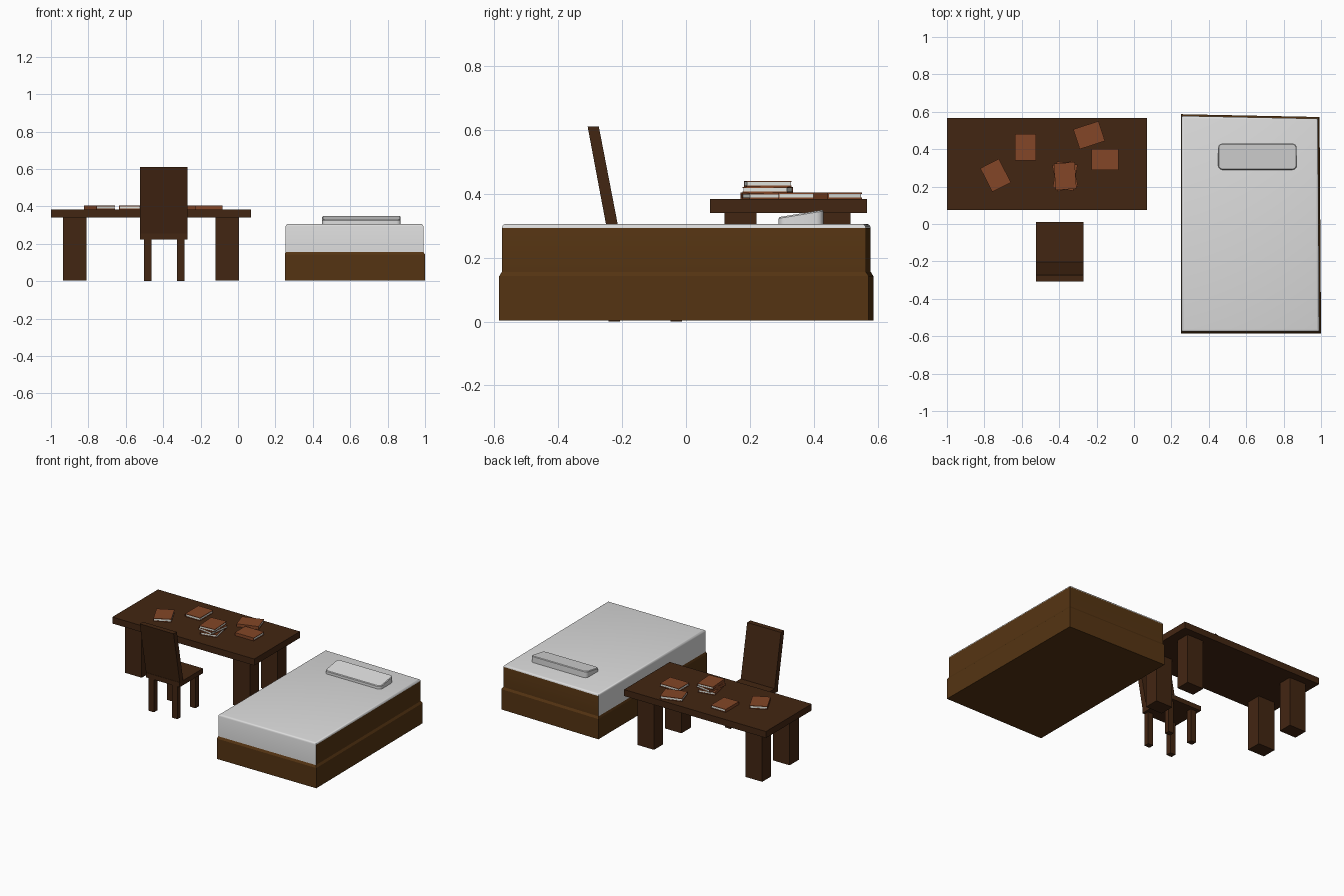
import bpy, bmesh, math
from mathutils import Matrix, Vector

cube = bpy.data.objects.get("Cube")
if cube:
    bpy.data.objects.remove(cube, do_unlink=True)


def material(name, rgb):
    m = bpy.data.materials.new(name)
    m.use_nodes = True
    m.diffuse_color = (*rgb, 1)
    m.node_tree.nodes["Principled BSDF"].inputs["Base Color"].default_value = (*rgb, 1)
    return m


dark_wood = material("dark wood", (0.055, 0.019, 0.006))
bed_wood = material("bed wood", (0.09, 0.034, 0.006))
linen = material("linen grey", (0.72, 0.72, 0.72))
leather = material("book cover brown", (0.23, 0.062, 0.02))
paper = material("paper", (0.75, 0.78, 0.74))


def finish(name, bm, mats, smooth=False):
    bmesh.ops.recalc_face_normals(bm, faces=bm.faces)
    mesh = bpy.data.meshes.new(name)
    bm.to_mesh(mesh)
    bm.free()
    for m in mats:
        mesh.materials.append(m)
    if smooth:
        mesh.shade_smooth()
        mesh.set_sharp_from_angle(angle=math.radians(40))
    ob = bpy.data.objects.new(name, mesh)
    bpy.context.collection.objects.link(ob)
    return ob


def loft(rings):
    """Closed solid through rings of equal length."""
    bm = bmesh.new()
    loops = [[bm.verts.new(p) for p in ring] for ring in rings]
    n = len(loops[0])
    for a, b in zip(loops, loops[1:]):
        for i in range(n):
            j = (i + 1) % n
            bm.faces.new((a[i], a[j], b[j], b[i]))
    bm.faces.new(loops[0][::-1])
    bm.faces.new(loops[-1])
    bmesh.ops.recalc_face_normals(bm, faces=bm.faces)
    return bm


def rect(x0, x1, y0, y1, z):
    return [(x0, y0, z), (x1, y0, z), (x1, y1, z), (x0, y1, z)]


def box(name, x0, x1, y0, y1, z0, z1, mat):
    return finish(name, loft([rect(x0, x1, y0, y1, z) for z in (z0, z1)]), [mat])


# Bed: slightly skewed outline, shared by base and mattress
def bed_ring(z, inset):
    i = inset
    return [(0.25 + i / 2, -0.585 + i, z), (1 - i, -0.585 + i, z),
            (0.992 - i, 0.572 - i, z), (0.25 + i / 2, 0.587 - i, z)]


finish("bed_base", loft([bed_ring(0.004, 0), bed_ring(0.142, 0),
                         bed_ring(0.156, 0.009)]), [bed_wood])

# Mattress: soft top edge, wooden boards on the back and left sides
bm = loft([bed_ring(0.15, 0.009), bed_ring(0.306, 0.009)])
rim = [e for e in bm.edges if all(v.co.z > 0.3 for v in e.verts)]
bmesh.ops.bevel(bm, geom=rim, offset=0.013, segments=3, profile=0.5, affect='EDGES')
bm.normal_update()
for f in bm.faces:
    if abs(f.normal.z) < 0.1 and max(f.normal.x, f.normal.y) > 0.8:
        f.material_index = 1
finish("mattress", bm, [linen, bed_wood], smooth=True)

# Pillow: wedge with rounded corners
bm = loft([rect(0.45, 0.87, 0.29, 0.43, 0.3), rect(0.45, 0.87, 0.29, 0.43, 0.35)])
for v in bm.verts:
    if v.co.z > 0.32 and v.co.y < 0.35:
        v.co.z = 0.327
posts = [e for e in bm.edges
         if abs((e.verts[0].co - e.verts[1].co).normalized().z) > 0.9]
bmesh.ops.bevel(bm, geom=posts, offset=0.022, segments=3, profile=0.5, affect='EDGES')
bm.normal_update()
top = max(bm.faces, key=lambda f: f.normal.z * f.calc_area())
bmesh.ops.bevel(bm, geom=list(top.edges), offset=0.004, segments=1, affect='EDGES')
finish("pillow", bm, [linen], smooth=True)

# Table
box("table_top", -1, 0.07, 0.075, 0.567, 0.34, 0.384, dark_wood)
for side, x0, x1 in (("right", -0.935, -0.81), ("left", -0.12, 0.005)):
    for end, y0, y1 in (("front", 0.12, 0.22), ("back", 0.42, 0.515)):
        box(f"table_leg_{end}_{side}", x0, x1, y0, y1, 0.004, 0.34, dark_wood)

# Chair
box("chair_seat", -0.525, -0.27, -0.243, 0.01, 0.222, 0.254, dark_wood)
for side, x0 in (("right", -0.503), ("left", -0.327)):
    for end, y0 in (("front", -0.243), ("back", -0.048)):
        box(f"chair_leg_{end}_{side}", x0, x0 + 0.04, y0, y0 + 0.036, 0, 0.222, dark_wood)
finish("chair_back", loft([rect(-0.525, -0.27, -0.241, -0.204, 0.254),
                           rect(-0.525, -0.27, -0.308, -0.273, 0.611)]), [dark_wood])


# Books: two covers, a spine and a block of pages
def book(name, x, y, z, degrees, thick=0.02):
    w, d, c = 0.056, 0.071, 0.004
    place = Matrix.Translation(Vector((x, y, z))) @ Matrix.Rotation(math.radians(degrees), 4, 'Z')
    parts = (("lower_cover", -w, w, -d, d, 0, c, leather),
             ("upper_cover", -w, w, -d, d, thick - c, thick, leather),
             ("spine", -w, c - w, -d, d, c, thick - c, leather),
             ("pages", c - w, w - 0.002, 0.002 - d, d - 0.002, c, thick - c, paper))
    for label, *dims, mat in parts:
        box(f"{name}_{label}", *dims, mat).matrix_world = place


TABLE = 0.384
book("book_right", -0.74, 0.26, TABLE, 27)
book("book_back", -0.58, 0.41, TABLE, 0)
book("book_far_left", -0.24, 0.475, TABLE, 108)
book("book_left", -0.155, 0.345, TABLE, 90)
for i, angle in enumerate((12, -9, 4)):
    book(f"stacked_book_{i + 1}", -0.368, 0.256, TABLE + 0.019 * i, angle, 0.0185)
